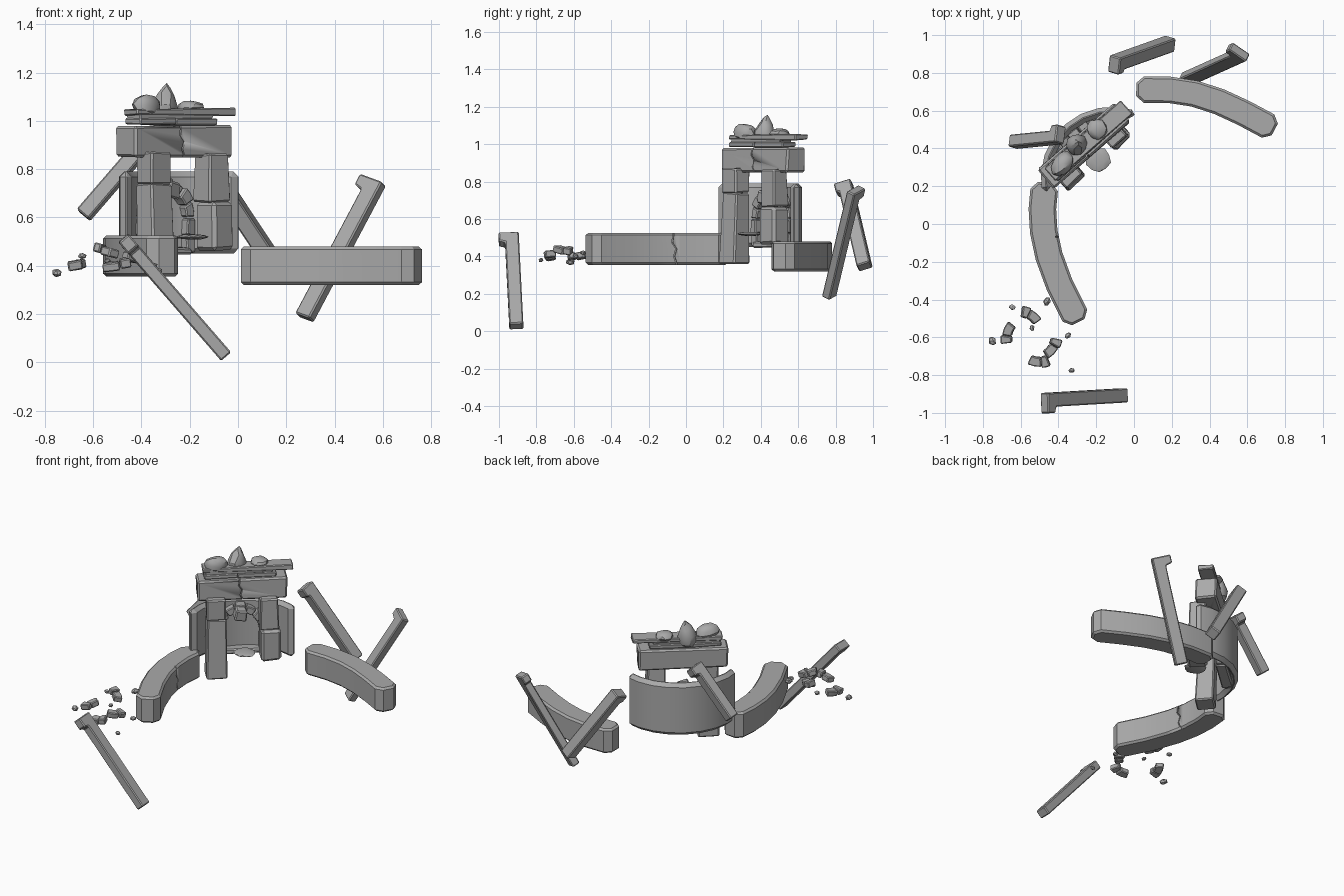
import bpy, bmesh, random
from math import radians, cos, sin, pi
from mathutils import Matrix, Vector

random.seed(4)
cube = bpy.data.objects.get("Cube")
if cube:
    bpy.data.objects.remove(cube)

stone = bpy.data.materials.new("grey stone")
stone.use_nodes = True
grey = (0.4, 0.4, 0.4, 1)
stone.diffuse_color = grey
stone.node_tree.nodes["Principled BSDF"].inputs["Base Color"].default_value = grey


def place(x, y, z, rz=0, rx=0, ry=0):
    rot = Matrix.Rotation(radians(rz), 4, 'Z') @ Matrix.Rotation(radians(ry), 4, 'Y')
    return Matrix.Translation((x, y, z)) @ rot @ Matrix.Rotation(radians(rx), 4, 'X')


def finish(name, bm, matrix, bevel=0.008):
    bm.transform(matrix)
    bmesh.ops.recalc_face_normals(bm, faces=bm.faces)
    mesh = bpy.data.meshes.new(name)
    bm.to_mesh(mesh)
    bm.free()
    mesh.materials.append(stone)
    ob = bpy.data.objects.new(name, mesh)
    bpy.context.collection.objects.link(ob)
    bpy.ops.object.select_all(action='DESELECT')
    bpy.context.view_layer.objects.active = ob
    ob.select_set(True)
    if bevel:
        mod = ob.modifiers.new("Worn edges", 'BEVEL')
        mod.width = bevel
        mod.segments = 1
        mod.limit_method = 'ANGLE'
        mod.angle_limit = radians(50)
        bpy.ops.object.modifier_apply(modifier=mod.name)
    bpy.ops.object.shade_smooth_by_angle(angle=radians(28))
    return ob


def prism(name, outline, z0, z1, matrix=Matrix(), bevel=0.008):
    bm = bmesh.new()
    face = bm.faces.new([bm.verts.new((x, y, z0)) for x, y in outline])
    top = bmesh.ops.extrude_face_region(bm, geom=[face])
    moved = [v for v in top["geom"] if isinstance(v, bmesh.types.BMVert)]
    bmesh.ops.translate(bm, verts=moved, vec=(0, 0, z1 - z0))
    return finish(name, bm, matrix, bevel)


def block(name, size, matrix, taper=1.0, jitter=0.004, bevel=0.008):
    bm = bmesh.new()
    bmesh.ops.create_cube(bm, size=1)
    for v in bm.verts:
        k = taper if v.co.z > 0 else 1
        v.co = Vector((v.co.x * size[0] * k, v.co.y * size[1] * k, v.co.z * size[2]))
        v.co += Vector([random.uniform(-jitter, jitter) for _ in range(3)])
    return finish(name, bm, matrix, bevel)


def boulder(name, size, matrix, detail=2, point=0.0):
    bm = bmesh.new()
    bmesh.ops.create_icosphere(bm, subdivisions=detail, radius=1)
    for v in bm.verts:
        v.co *= random.uniform(0.92, 1.06)
        pinch = 1 - point * max(v.co.z, 0)
        v.co = Vector((v.co.x * size[0] * pinch, v.co.y * size[1] * pinch, v.co.z * size[2]))
    return finish(name, bm, matrix, 0)


def arc_outline(r0, r1, a0, a1, steps):
    angles = [radians(a0 + (a1 - a0) * i / steps) for i in range(steps + 1)]
    return ([(r1 * cos(a), r1 * sin(a)) for a in angles]
            + [(r0 * cos(a), r0 * sin(a)) for a in reversed(angles)])


def wall_outline(path, half):
    # widened path with clipped end corners
    pts = [Vector(p) for p in path]
    d0 = (pts[1] - pts[0]).normalized() * 0.04
    d1 = (pts[-2] - pts[-1]).normalized() * 0.04
    pts = [pts[0], pts[0] + d0] + pts[1:-1] + [pts[-1] + d1, pts[-1]]
    left, right = [], []
    for i, p in enumerate(pts):
        t = (pts[min(i + 1, len(pts) - 1)] - pts[max(i - 1, 0)]).normalized()
        w = half * (0.5 if i in (0, len(pts) - 1) else 1)
        n = Vector((-t.y, t.x)) * w
        left.append(tuple(p + n))
        right.append(tuple(p - n))
    return left + right[::-1]


def crack(target, height, matrix):
    # thin zigzag groove carved into a face
    zig = [(0.012, -0.55), (-0.004, -0.25), (0.008, 0.0), (-0.014, 0.2), (-0.006, 0.55)]
    outline = [(x - 0.003, z * height) for x, z in zig]
    outline += [(x + 0.004, z * height) for x, z in reversed(zig)]
    cutter = prism("crack_cutter", outline, -0.014, 0.014,
                   matrix @ Matrix.Rotation(pi / 2, 4, 'X'), 0)
    cutter.hide_render = True
    mod = target.modifiers.new("Crack", 'BOOLEAN')
    mod.operation = 'DIFFERENCE'
    mod.object = cutter
    bpy.ops.object.select_all(action='DESELECT')
    bpy.context.view_layer.objects.active = target
    bpy.ops.object.modifier_apply(modifier=mod.name)
    bpy.data.objects.remove(cutter)


def beam(name, head, foot, wide, thick, hook_dir, hook, hook_len):
    a, b = Vector(head), Vector(foot)
    length = (a - b).length
    up = (a - b).normalized()
    side = Vector(hook_dir)
    side = (side - up * side.dot(up)).normalized()
    out = side.cross(up)
    m = Matrix((side, up, out)).transposed().to_4x4()
    m.translation = b
    w = wide / 2
    neck = length - hook_len
    outline = [(-w, 0), (w, 0), (w, neck), (w + hook, neck + 0.01), (w + hook, length), (-w, length)]
    prism(name, outline, -thick / 2, thick / 2, m, 0.006)


# Curved low walls
front_wall = prism("front_curved_wall", wall_outline(
    [(-0.472, 0.22), (-0.485, 0.08), (-0.478, -0.04), (-0.45, -0.17), (-0.395, -0.32), (-0.295, -0.52)],
    0.073), 0.355, 0.525, bevel=0.012)
crack(front_wall, 0.16, place(-0.403, -0.06, 0.44, 96))
side_wall = prism("side_curved_wall", wall_outline(
    [(0.012, 0.712), (0.19, 0.71), (0.32, 0.69), (0.45, 0.648), (0.58, 0.588), (0.745, 0.5)],
    0.07), 0.32, 0.48, bevel=0.012)
crack(side_wall, 0.16, place(0.45, 0.58, 0.4, -22))

# Gate: local x runs along the lintel, local -y is its front
gate = place(-0.265, 0.415, 0, 41)
lintel = block("lintel", (0.535, 0.13, 0.13), gate @ place(0, 0, 0.915), bevel=0.01)
crack(lintel, 0.13, gate @ place(-0.01, -0.065, 0.915))
block("lower_cap_slab_left", (0.2, 0.1, 0.03), gate @ place(-0.13, 0, 0.998), bevel=0.005)
block("lower_cap_slab_right", (0.23, 0.1, 0.03), gate @ place(0.09, 0.005, 0.998), bevel=0.005)
block("middle_cap_slab", (0.4, 0.085, 0.02), gate @ place(-0.02, 0, 1.018), bevel=0.004)
block("top_cap_slab", (0.54, 0.09, 0.028), gate @ place(0.035, 0.005, 1.037), bevel=0.005)

block("left_pillar_top", (0.115, 0.1, 0.13), gate @ place(-0.16, -0.06, 0.805), 1.02)
block("left_pillar_base", (0.125, 0.11, 0.38), gate @ place(-0.16, -0.065, 0.55, 0, -2), 0.92)
block("right_pillar_top", (0.115, 0.11, 0.2), gate @ place(0.155, -0.06, 0.765, 0, 2), 0.88)
block("right_pillar_base", (0.125, 0.12, 0.2), gate @ place(0.165, -0.07, 0.565, 4), 0.95, bevel=0.015)

# Stones lying on the gate
boulder("peaked_boulder", (0.06, 0.055, 0.095), gate @ place(-0.025, 0.03, 1.06, 20, 0, 10), point=0.55)
boulder("left_boulder", (0.075, 0.05, 0.05), gate @ place(-0.15, 0.0, 1.06, 15, 0, 8))
boulder("flat_boulder", (0.055, 0.055, 0.03), gate @ place(0.11, 0.02, 1.055))

# Curved back wall, with its inner arch
prism("curved_back_wall", arc_outline(0.33, 0.38, 30, 150, 8), 0.45, 0.79,
      gate @ place(0, -0.23, 0), 0.022)
arch = gate @ place(0, 0.1, 0.6) @ Matrix.Rotation(pi / 2, 4, 'X')
for i in range(7):
    start = 180 * i / 7
    prism("arch_stone", arc_outline(0.11, 0.155 + 0.008 * (i % 2), start + 1.5, start + 24, 2),
          0.0, 0.055 + 0.008 * (i % 2), arch, 0.005)
for side in (-1, 1):
    for k in range(2):
        block("arch_jamb", (0.045, 0.055, 0.068), gate @ place(side * 0.133, 0.07, 0.56 - 0.072 * k), bevel=0.005)
block("arch_sill", (0.27, 0.07, 0.03), gate @ place(0, 0.07, 0.462))
block("keystone", (0.075, 0.07, 0.065), gate @ place(-0.005, 0.02, 0.718, 8, 10, 8), 0.85)
boulder("basin_disc", (0.066, 0.066, 0.012), gate @ place(0.008, -0.106, 0.52))

# Hooked stone beams floating around the gate
beam("front_beam", (-0.475, -0.932, 0.515), (-0.05, -0.907, 0.025), 0.075, 0.055, (0, -1, 0), 0.033, 0.07)
beam("back_beam", (-0.105, 0.85, 0.79), (0.19, 0.955, 0.345), 0.075, 0.07, (-0.3, -1, 0), 0.018, 0.06)
beam("side_beam", (0.575, 0.9, 0.75), (0.275, 0.765, 0.185), 0.075, 0.05, (-1, 0.5, 0), 0.04, 0.06)
beam("rear_beam", (-0.39, 0.46, 0.9), (-0.64, 0.435, 0.61), 0.065, 0.065, (0.3, 1, 0), 0.03, 0.06)

# Broken ring fragments
ring = [(-0.55, -0.48, 0.46, 60, 12), (-0.67, -0.58, 0.40, 165, -10),
        (-0.50, -0.73, 0.40, 270, 8), (-0.43, -0.655, 0.43, 325, -12)]
for x, y, z, turn, tilt in ring:
    m = place(x, y, z, turn, tilt, 8) @ Matrix.Translation((-0.13, 0, 0))
    prism("ring_fragment", arc_outline(0.105, 0.155, -24, 4, 2), -0.018, 0.018, m, 0.005)
    prism("ring_chip", arc_outline(0.1, 0.16, 5, 22, 2), -0.012, 0.026, m, 0.005)

# Small loose pebbles
pebbles = [(-0.75, -0.62, 0.37, 0.026), (-0.645, -0.44, 0.44, 0.02), (-0.35, -0.59, 0.4, 0.02),
           (-0.33, -0.775, 0.38, 0.018), (-0.46, -0.41, 0.48, 0.026), (-0.54, -0.55, 0.42, 0.018)]
for x, y, z, r in pebbles:
    boulder("pebble", (r, r * 0.8, r * 0.7), place(x, y, z, random.uniform(0, 180), 15), 1)
